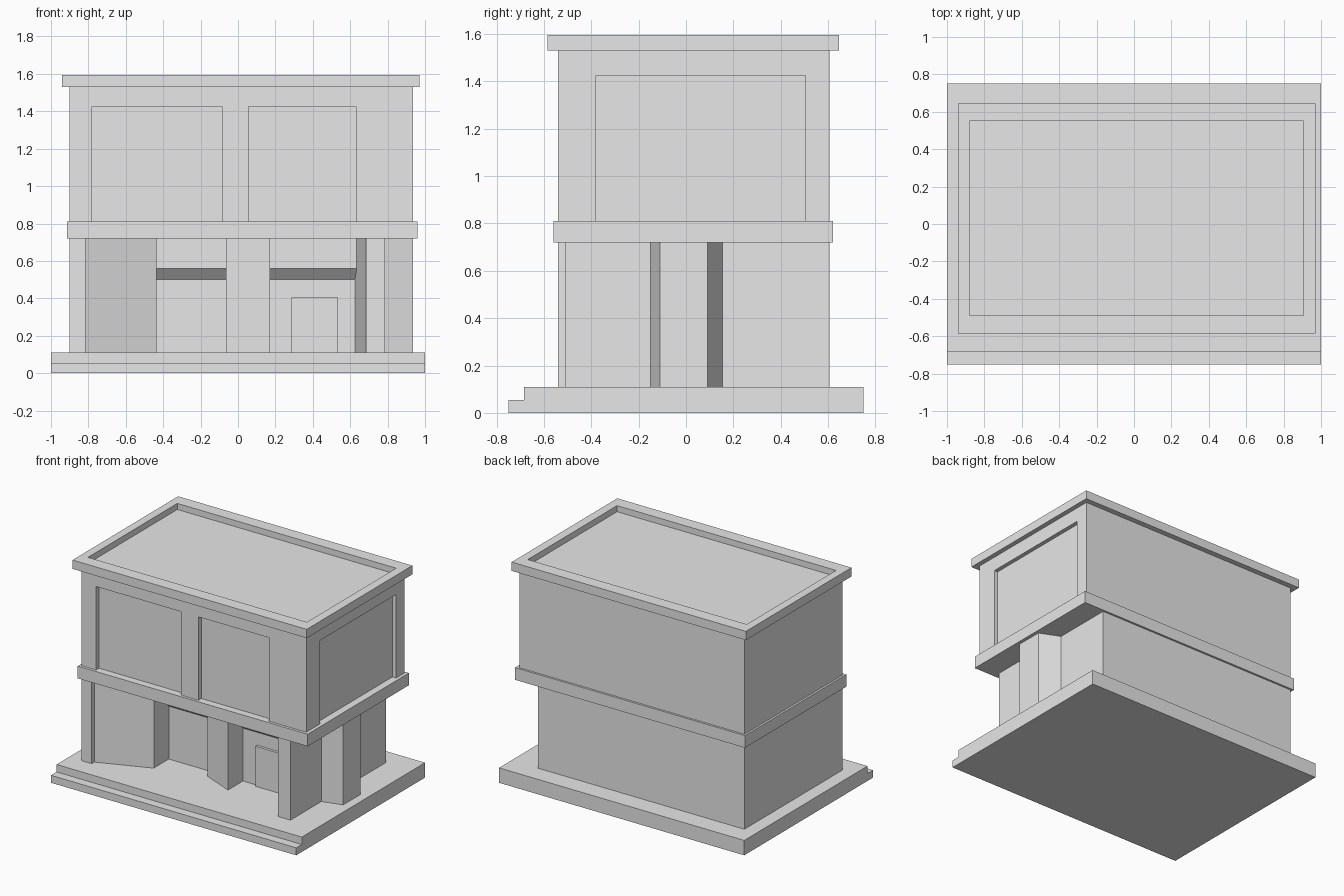
import bpy
import bmesh

cube = bpy.data.objects.get("Cube")
if cube:
    bpy.data.objects.remove(cube, do_unlink=True)

grey = bpy.data.materials.new("plain grey")
grey.use_nodes = True
grey.diffuse_color = (0.8, 0.8, 0.8, 1)
grey.node_tree.nodes["Principled BSDF"].inputs["Base Color"].default_value = (0.8, 0.8, 0.8, 1)


def prism(name, outline, low, high, axis="z"):
    """Extrude a closed outline along z, or a (y, z) outline along x."""
    bm = bmesh.new()
    place = (lambda p: (*p, low)) if axis == "z" else (lambda p: (low, *p))
    face = bm.faces.new([bm.verts.new(place(p)) for p in outline])
    moved = bmesh.ops.extrude_face_region(bm, geom=[face])["geom"]
    step = (0, 0, high - low) if axis == "z" else (high - low, 0, 0)
    bmesh.ops.translate(bm, vec=step, verts=[v for v in moved if isinstance(v, bmesh.types.BMVert)])
    bmesh.ops.recalc_face_normals(bm, faces=bm.faces)
    mesh = bpy.data.meshes.new(name)
    bm.to_mesh(mesh)
    bm.free()
    mesh.materials.append(grey)
    obj = bpy.data.objects.new(name, mesh)
    bpy.context.collection.objects.link(obj)
    return obj


def box(name, x, y, z):
    return prism(name, [(x[0], y[0]), (x[1], y[0]), (x[1], y[1]), (x[0], y[1])], *z)


def carve(target, cutter):
    mod = target.modifiers.new(cutter.name, "BOOLEAN")
    mod.operation = "DIFFERENCE"
    mod.solver = "EXACT"
    mod.object = cutter
    cutter.hide_render = True
    cutter.hide_viewport = True
    cutter.display_type = "WIRE"


BASE, SLAB, UPPER, CORNICE, ROOF = 0.11, 0.72, 0.81, 1.53, 1.595
DOOR_WALL = -0.185

# Base with a front step
prism("stepped_base", [(-0.75, 0), (0.75, 0), (0.75, BASE), (-0.685, BASE),
                       (-0.685, 0.055), (-0.75, 0.055)], -1, 1, axis="x")

# Ground floor: angled entrance walls, central pier and side bay
prism("ground_floor", [
    (-0.9, 0.605), (-0.9, -0.54), (-0.815, -0.54), (-0.815, -0.51),
    (-0.435, -0.36), (-0.435, DOOR_WALL), (-0.065, DOOR_WALL), (-0.065, -0.26),
    (0.17, -0.36), (0.17, DOOR_WALL), (0.625, DOOR_WALL), (0.685, -0.51),
    (0.785, -0.51), (0.785, -0.15), (0.935, -0.11), (0.935, 0.09),
    (0.785, 0.155), (0.785, 0.605)], BASE, SLAB)

# Sloped lintels over the two entrance recesses
for side, x0, x1 in (("right", -0.435, -0.065), ("left", 0.17, 0.634)):
    prism(f"{side}_lintel", [(DOOR_WALL, 0.5), (-0.24, 0.56), (-0.24, SLAB), (DOOR_WALL, SLAB)],
          x0, x1, axis="x")

# Door panel
box("door", (0.285, 0.535), (DOOR_WALL - 0.02, DOOR_WALL), (BASE, 0.405))

# Floor slab
box("floor_slab", (-0.915, 0.96), (-0.56, 0.62), (SLAB, UPPER))

# Upper floor with recessed window panels
upper = box("upper_floor", (-0.9, 0.935), (-0.54, 0.605), (UPPER, CORNICE))
window_z = (UPPER - 0.05, 1.425)
for side, x in (("right", (-0.78, -0.085)), ("left", (0.055, 0.63))):
    carve(upper, box(f"{side}_window_cutter", x, (-0.7, -0.505), window_z))
carve(upper, box("side_window_cutter", (0.905, 1.1), (-0.38, 0.505), window_z))

# Cornice with a sunken roof
cornice = box("roof_cornice", (-0.94, 0.97), (-0.585, 0.645), (CORNICE, ROOF))
carve(cornice, box("roof_cutter", (-0.88, 0.905), (-0.49, 0.55), (ROOF - 0.045, ROOF + 0.1)))
